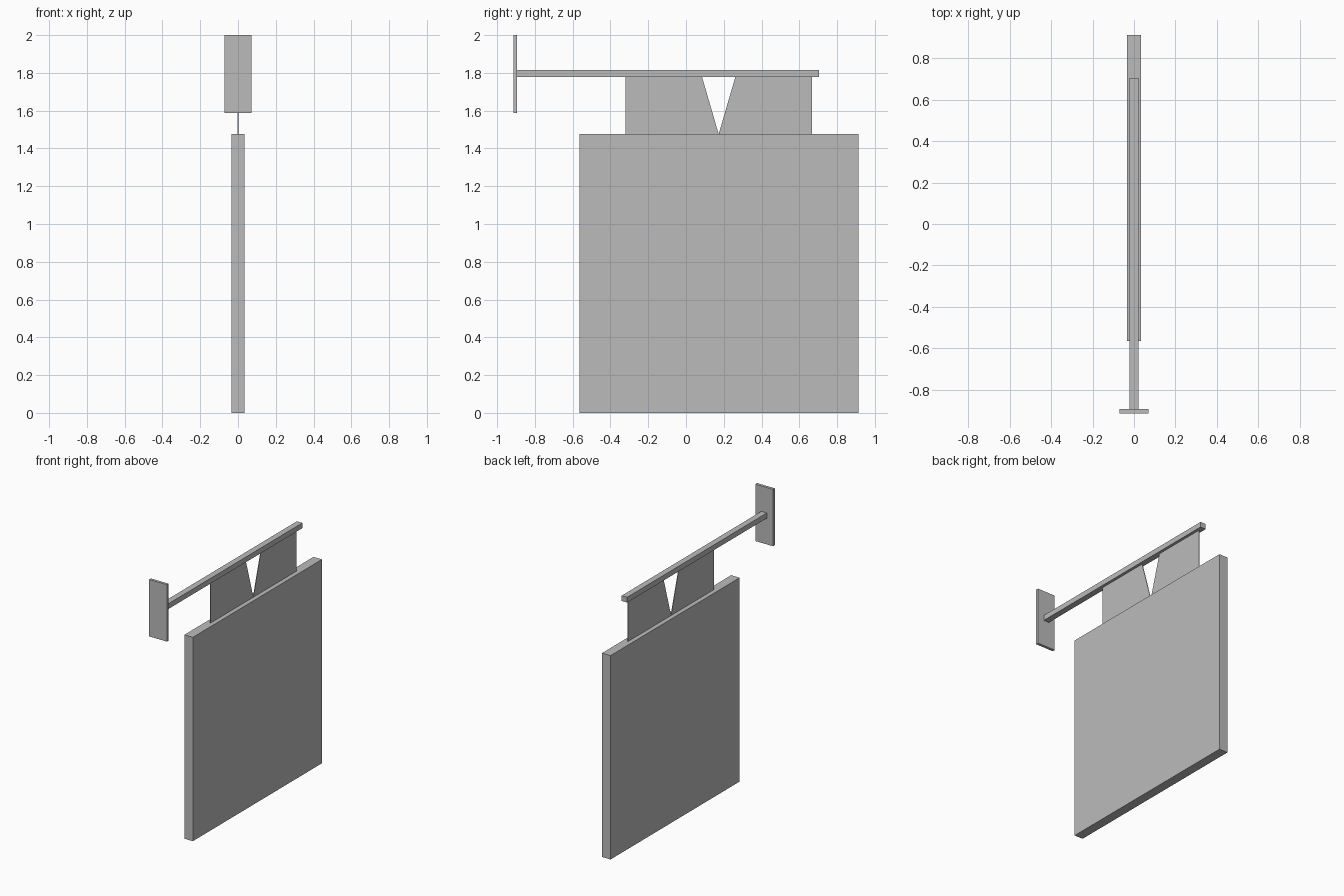
import bpy
import bmesh

cube = bpy.data.objects.get("Cube")
if cube:
    bpy.data.objects.remove(cube, do_unlink=True)

# Single painted finish
GREY = (0.5, 0.5, 0.5, 1.0)
paint = bpy.data.materials.new("plain_grey")
paint.use_nodes = True
paint.diffuse_color = GREY
paint.node_tree.nodes["Principled BSDF"].inputs["Base Color"].default_value = GREY


def extrude_profile(name, profile, half_width):
    """Extrude a (y, z) outline symmetrically along x."""
    bm = bmesh.new()
    face = bm.faces.new([bm.verts.new((-half_width, y, z)) for y, z in profile])
    result = bmesh.ops.extrude_face_region(bm, geom=[face])
    moved = [v for v in result["geom"] if isinstance(v, bmesh.types.BMVert)]
    bmesh.ops.translate(bm, verts=moved, vec=(2 * half_width, 0, 0))
    bmesh.ops.recalc_face_normals(bm, faces=bm.faces)
    mesh = bpy.data.meshes.new(name)
    bm.to_mesh(mesh)
    bm.free()
    mesh.materials.append(paint)
    obj = bpy.data.objects.new(name, mesh)
    bpy.context.collection.objects.link(obj)
    return obj


def box(name, half_width, y0, y1, z0, z1):
    return extrude_profile(name, [(y0, z0), (y1, z0), (y1, z1), (y0, z1)], half_width)


PANEL_TOP = 1.476
BAR_BOTTOM = 1.778
CENTRE = 0.173

# Hanging board, support bar and wall plate
box("sign_board", 0.034, -0.565, 0.912, 0, PANEL_TOP)
box("support_bar", 0.022, -0.894, 0.705, BAR_BOTTOM, 1.816)
box("wall_plate", 0.071, -0.914, -0.894, 1.588, 2)

# Thin hangers either side of the V-shaped gap
for side, name in ((-1, "front_hanger"), (1, "back_hanger")):
    outer = CENTRE + side * 0.493
    inner = CENTRE + side * 0.088
    extrude_profile(name, [(outer, PANEL_TOP), (CENTRE, PANEL_TOP),
                           (inner, BAR_BOTTOM), (outer, BAR_BOTTOM)], 0.002)
